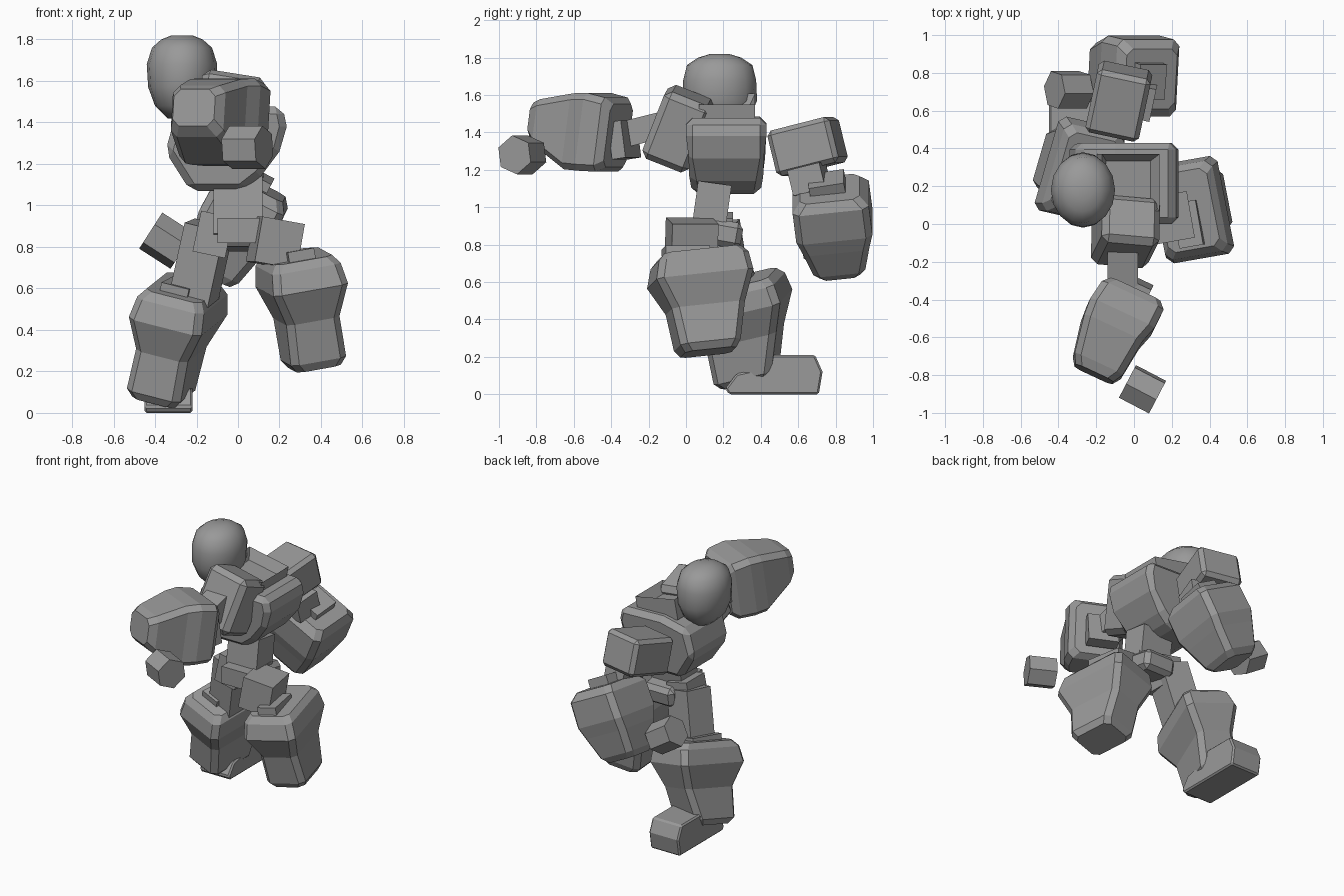
import bpy, bmesh, math
from mathutils import Vector, Matrix, Euler

if "Cube" in bpy.data.objects:
    bpy.data.objects.remove(bpy.data.objects["Cube"])

grey = bpy.data.materials.new("plain_grey")
grey.diffuse_color = (0.32, 0.32, 0.32, 1)
grey.use_nodes = True
grey.node_tree.nodes["Principled BSDF"].inputs["Base Color"].default_value = grey.diffuse_color


def finish(name, bm, matrix=None, bevel=0.0, smooth=False):
    """Turn a bmesh into a named, coloured object."""
    if matrix is not None:
        bm.transform(matrix)
    bmesh.ops.recalc_face_normals(bm, faces=bm.faces)
    mesh = bpy.data.meshes.new(name)
    bm.to_mesh(mesh)
    bm.free()
    mesh.materials.append(grey)
    ob = bpy.data.objects.new(name, mesh)
    bpy.context.collection.objects.link(ob)
    if smooth:
        mesh.shade_smooth()
    if bevel:
        mod = ob.modifiers.new("chamfer", 'BEVEL')
        mod.width = bevel
        mod.segments = 1
        mod.limit_method = 'ANGLE'
        mod.angle_limit = math.radians(35)
    return ob


def placed(loc, rot=(0, 0, 0)):
    e = Euler([math.radians(a) for a in rot])
    return Matrix.Translation(loc) @ e.to_matrix().to_4x4()


def aimed(a, b, hint):
    """Frame at a whose z runs to b and whose y follows the hint."""
    z = (Vector(b) - Vector(a)).normalized()
    x = Vector(hint).cross(z).normalized()
    y = z.cross(x)
    return Matrix.Translation(a) @ Matrix((x, y, z)).transposed().to_4x4()


def outline(hx, hy, c, sides):
    if sides:
        return [(hx * math.cos(2 * math.pi * i / sides),
                 hy * math.sin(2 * math.pi * i / sides)) for i in range(sides)]
    return [(hx, -hy + c), (hx, hy - c), (hx - c, hy), (-hx + c, hy),
            (-hx, hy - c), (-hx, -hy + c), (-hx + c, -hy), (hx - c, -hy)]


def loft(name, matrix, rings, c=0.035, sides=0, smooth=False):
    """Skin rings of (z, centre x, centre y, half x, half y)."""
    bm = bmesh.new()
    loops = [[bm.verts.new((cx + x, cy + y, z)) for x, y in outline(hx, hy, c, sides)]
             for z, cx, cy, hx, hy in rings]
    n = len(loops[0])
    for lo, hi in zip(loops, loops[1:]):
        for i in range(n):
            bm.faces.new((lo[i], lo[(i + 1) % n], hi[(i + 1) % n], hi[i]))
    bm.faces.new(loops[0][::-1])
    bm.faces.new(loops[-1])
    return finish(name, bm, matrix, smooth=smooth)


def box(name, loc, size, rot=(0, 0, 0), bevel=0.0):
    bm = bmesh.new()
    bmesh.ops.create_cube(bm, size=1)
    bm.transform(Matrix.Diagonal((*size, 1)))
    return finish(name, bm, placed(loc, rot), bevel)


def prism(name, pts, axes, lo, hi, bevel, taper=None):
    """Extrude a 2D profile; axes is 'xz' (along y) or 'yz' (along x)."""
    bm = bmesh.new()
    put = (lambda p, d: (p[0], d, p[1])) if axes == 'xz' else (lambda p, d: (d, p[0], p[1]))
    inset = taper or (lambda p: 0)
    a = [bm.verts.new(put(p, lo + inset(p))) for p in pts]
    b = [bm.verts.new(put(p, hi - inset(p))) for p in pts]
    bm.faces.new(a)
    bm.faces.new(b[::-1])
    for i in range(len(pts)):
        j = (i + 1) % len(pts)
        bm.faces.new((a[i], b[i], b[j], a[j]))
    return finish(name, bm, bevel=bevel)


# head
loft("head", placed((-0.27, 0.18, 0)),
     [(1.42, 0, 0, 0.07, 0.1), (1.48, 0, 0, 0.13, 0.16), (1.57, 0, 0, 0.163, 0.2),
      (1.68, 0, 0, 0.17, 0.195), (1.76, 0, 0, 0.145, 0.175), (1.80, 0, 0, 0.1, 0.115),
      (1.82, 0, 0, 0.05, 0.05)], sides=16, smooth=True)

# torso, leaning forward, narrower towards the waist
prism("torso", [(-0.23, 1.07), (0.02, 1.07), (0.11, 1.14), (0.2, 1.26), (0.235, 1.38),
                (0.215, 1.475), (-0.1, 1.485), (-0.30, 1.44), (-0.35, 1.26)],
      'xz', 0.0, 0.43, 0.035, taper=lambda p: max(0, 1.26 - p[1]) * 0.18)

# collar with a sunken middle
bm = bmesh.new()
bmesh.ops.create_cube(bm, size=1)
bm.transform(Matrix.Diagonal((0.31, 0.3, 0.14, 1)))
top = max(bm.faces, key=lambda f: f.calc_center_median().z)
bmesh.ops.inset_region(bm, faces=[top], thickness=0.05)
bmesh.ops.translate(bm, verts=top.verts, vec=(0, 0, -0.07))
finish("collar", bm, placed((-0.03, 0.22, 1.51), (0, 11, 0)))

# waist and hips
box("waist", (0.0, 0.135, 0.99), (0.235, 0.18, 0.28), (-8, 0, 0))
box("hip_block", (0.01, 0.08, 0.88), (0.22, 0.24, 0.12))
box("hip_back", (0.02, 0.2, 0.86), (0.24, 0.2, 0.14), (-10, 0, 0), 0.03)
box("hip_side", (-0.12, 0.15, 0.86), (0.16, 0.2, 0.2), (0, 12, 0))

# legs; the lower rings may lean in y
def shin(lean):
    return [(-0.28, 0, lean, 0.11, 0.14), (-0.24, 0, lean, 0.137, 0.165),
            (-0.04, 0, 0.01 + lean * 0.4, 0.132, 0.2), (0.12, 0, 0.0, 0.185, 0.265),
            (0.22, 0, 0.01, 0.17, 0.245), (0.26, 0, 0.015, 0.14, 0.21)]


loft("left_shin", placed((0.325, 0.092, 0.5), (6, -10, 10)), shin(-0.01))
loft("right_shin", placed((-0.31, 0.32, 0.355), (13, 14, -13)), shin(-0.065))
box("left_thigh", (0.18, 0.03, 0.82), (0.21, 0.25, 0.22), (0, 10, 10))
box("left_knee", (0.29, 0.0, 0.74), (0.13, 0.24, 0.09), (0, -10, 10))
box("right_thigh", (-0.18, 0.2, 0.71), (0.2, 0.2, 0.4), (6, 14, -13))
box("right_knee", (-0.28, 0.24, 0.59), (0.14, 0.24, 0.08), (8, 14, -13))
prism("foot", [(0.23, 0), (0.71, 0), (0.73, 0.12), (0.69, 0.21), (0.44, 0.21),
               (0.36, 0.13), (0.27, 0.11), (0.21, 0.03)], 'yz', -0.45, -0.22, 0.01)

# arm reaching to the front
box("front_shoulder", (-0.045, -0.04, 1.42), (0.31, 0.27, 0.39), (-22, 9, -5), 0.035)
box("front_elbow", (-0.06, -0.25, 1.41), (0.16, 0.26, 0.14), (14, 0, 0))
box("front_cuff", (-0.01, -0.33, 1.36), (0.2, 0.08, 0.2), (8, 0, -25))
loft("front_forearm", aimed((0.0, -0.34, 1.38), (-0.21, -0.79, 1.45), (0, 0, 1)),
     [(0.02, 0.01, 0, 0.145, 0.17), (0.06, 0.01, 0, 0.18, 0.2), (0.17, 0, 0, 0.187, 0.21),
      (0.26, -0.01, -0.01, 0.17, 0.205), (0.46, 0, 0.01, 0.14, 0.125),
      (0.51, 0, 0.02, 0.11, 0.09)])

# arm swung to the back
box("back_shoulder", (-0.08, 0.65, 1.325), (0.29, 0.35, 0.25), (14, 0, -12), 0.025)
box("back_elbow", (0.02, 0.66, 1.15), (0.17, 0.18, 0.14), (14, 0, -12))
box("back_cuff", (0.07, 0.76, 1.10), (0.16, 0.19, 0.12), (10, 28, 0))
loft("back_forearm", aimed((0.08, 0.77, 1.08), (-0.135, 0.825, 0.66), (0, 1, 0)),
     [(-0.02, 0, 0, 0.15, 0.16), (0.03, 0, 0, 0.185, 0.205), (0.2, 0, 0, 0.19, 0.205),
      (0.28, 0, 0, 0.175, 0.18), (0.43, 0, 0, 0.14, 0.14), (0.47, 0, 0, 0.11, 0.11)])

# six-sided hands
for name, mid, axis, hint in (
        ("front_hand", (0.045, -0.875, 1.28), (0.88, -0.46, 0.0), (0.2, 0.35, 1)),
        ("back_hand", (-0.345, 0.71, 0.83), (0.84, 0.0, -0.54), (0, 0.3, 1))):
    d = Vector(axis).normalized() * 0.09
    m = Vector(mid)
    loft(name, aimed(m - d, m + d, hint),
         [(0, 0, 0, 0.105, 0.105), (0.18, 0, 0, 0.105, 0.105)], sides=6)

bpy.ops.object.select_all(action='DESELECT')
